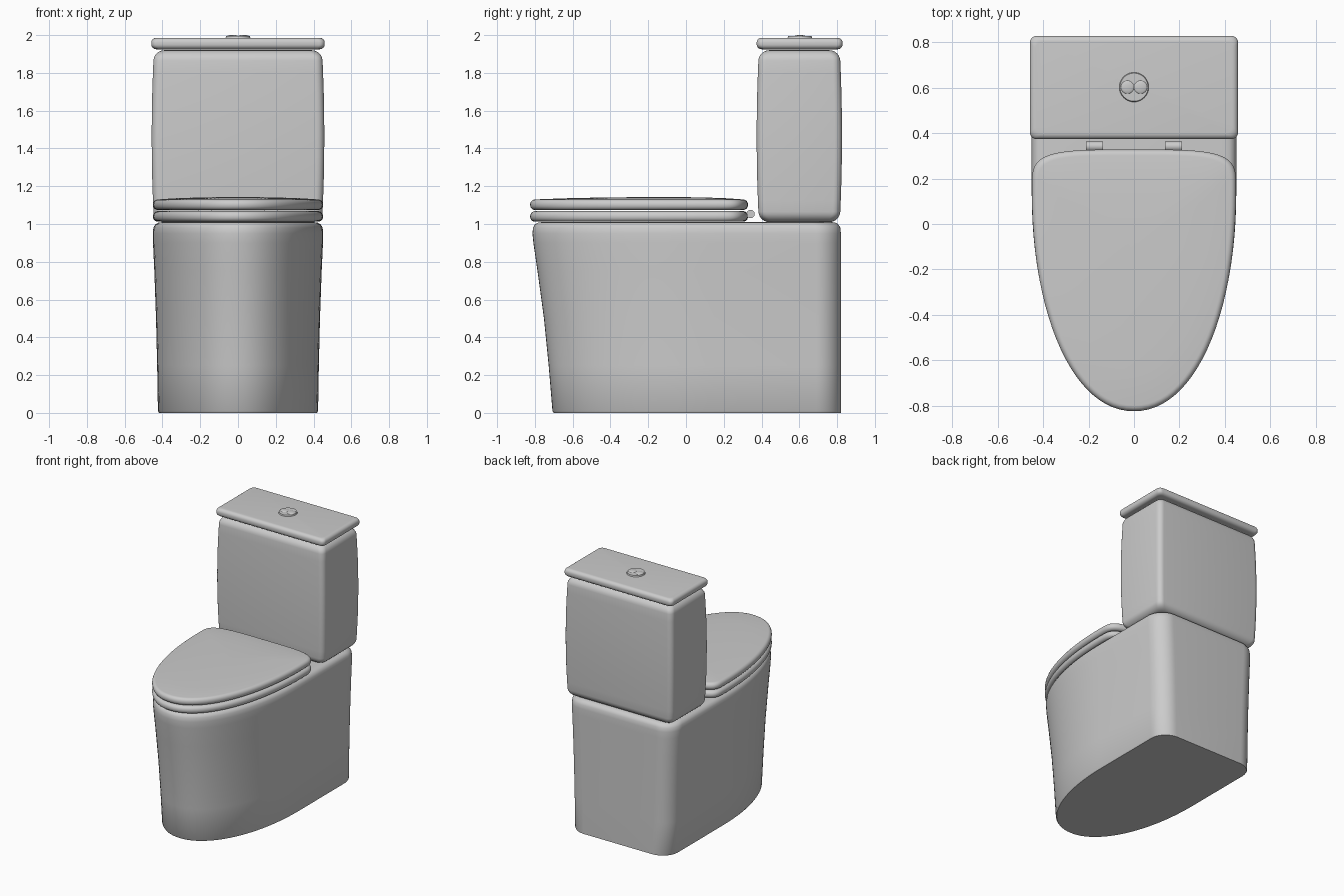
import bpy, bmesh
from math import sin, cos, pi, radians

if "Cube" in bpy.data.objects:
    bpy.data.objects.remove(bpy.data.objects["Cube"])


def power(v, e):
    return (1 if v >= 0 else -1) * abs(v) ** e


def oval(w, front, back, exp=4.2, mid=0.15, n=96):
    """Outline with an elliptical front and a squarer back."""
    pts = []
    for i in range(n):
        a = 2 * pi * i / n
        e = 2 / exp if sin(a) > 0 else 2 / 2.1
        length = back - mid if sin(a) > 0 else mid - front
        pts.append((w * power(cos(a), e), mid + length * power(sin(a), e)))
    return pts


def skirt(w, front, back, r=0.13, mid=0.15, n=48):
    """Outline with an elliptical front, straight sides and round back corners."""
    pts = []
    for i in range(n + 1):
        a = pi + pi * i / n
        pts.append((w * power(cos(a), 2 / 2.1), mid + (mid - front) * power(sin(a), 2 / 2.1)))
    for cx, start in ((w - r, 0), (r - w, pi / 2)):
        for i in range(13):
            a = start + pi / 2 * i / 12
            pts.append((cx + r * cos(a), back - r + r * sin(a)))
    return pts


def rounded_rect(w, y0, y1, r):
    pts = []
    for cx, cy, start in ((w - r, y1 - r, 0), (r - w, y1 - r, 90),
                          (r - w, y0 + r, 180), (w - r, y0 + r, 270)):
        for i in range(7):
            a = radians(start + 15 * i)
            pts.append((cx + r * cos(a), cy + r * sin(a)))
    return pts


def finish(name, bm, angle=40):
    bmesh.ops.recalc_face_normals(bm, faces=bm.faces)
    mesh = bpy.data.meshes.new(name)
    bm.to_mesh(mesh)
    bm.free()
    ob = bpy.data.objects.new(name, mesh)
    bpy.context.collection.objects.link(ob)
    bpy.ops.object.select_all(action='DESELECT')
    ob.select_set(True)
    bpy.context.view_layer.objects.active = ob
    bpy.ops.object.shade_smooth_by_angle(angle=radians(angle))
    return ob


def loft(name, rings):
    """Skin a stack of (z, outline) rings and cap both ends."""
    bm = bmesh.new()
    loops = [[bm.verts.new((x, y, z)) for x, y in pts] for z, pts in rings]
    for a, b in zip(loops, loops[1:]):
        for i in range(len(a)):
            j = (i + 1) % len(a)
            bm.faces.new((a[i], a[j], b[j], b[i]))
    bm.faces.new(loops[0])
    bm.faces.new(loops[-1])
    return finish(name, bm)


def rounding(z0, z1, r, steps=6):
    """(z, inset) pairs for a slab side with rounded bottom and top edges."""
    arc = [(r * (1 - sin(pi / 2 * i / steps)), r * (1 - cos(pi / 2 * i / steps)))
           for i in range(steps + 1)]
    low = [(z0 + dz, d) for dz, d in reversed([(b, a) for a, b in arc])]
    low.sort()
    return low + [(z0 + z1 - z, d) for z, d in reversed(low)]


# Pedestal: tapered skirt with a softly rounded rim
profile = [(0, .418, -.70), (.01, .424, -.707), (.25, .428, -.727), (.5, .434, -.752),
           (.75, .443, -.786), (.9, .45, -.808), (.95, .451, -.813), (.98, .448, -.81),
           (.998, .438, -.80), (1.007, .422, -.784), (1.01, .40, -.762)]
loft("pedestal", [(z, skirt(w, f, .82 - (.451 - w if z > .95 else 0)))
                  for z, w, f in profile])

# Seat and slightly domed lid
W, F, B = .45, -.825, .328
loft("seat", [(z, oval(W - d, F + d, B - d)) for z, d in rounding(1.012, 1.068, .026)])
lid = [(z, oval(W - d, F + d, B - d)) for z, d in rounding(1.074, 1.13, .026)]
for s, z in ((.75, 1.136), (.5, 1.14), (.25, 1.142), (.05, 1.143)):
    lid.append((z, oval(W * s, -.1 + (F + .1) * s, -.1 + (B + .1) * s,
                        mid=-.1 + .25 * s)))
loft("seat_lid", lid)

# Hinges
for side, x in (("left", -.175), ("right", .175)):
    bm = bmesh.new()
    bmesh.ops.create_cone(bm, cap_ends=True, segments=24, radius1=.022, radius2=.022, depth=.075)
    for v in bm.verts:
        v.co = (x + v.co.z, .342 + v.co.x, 1.053 + v.co.y)
    finish(side + "_hinge", bm)

# Tank: rounded box with slightly bulging sides
tank = []
levels = rounding(1.01, 1.92, .055)
half = len(levels) // 2
levels = levels[:half] + [(1.01 + .91 * t / 8, 0) for t in range(1, 8)] + levels[half:]
for z, d in levels:
    d += .012 * ((z - 1.465) / .455) ** 2
    tank.append((z, rounded_rect(.457 - d, .374 + d, .826 - d, .04)))
loft("tank", tank)

# Tank lid
loft("tank_lid", [(z, rounded_rect(.459 - d, .374 + d, .829 - d, .03))
                  for z, d in rounding(1.925, 1.986, .026)])

# Flush button plate with two domed buttons
bm = bmesh.new()
bmesh.ops.create_cone(bm, cap_ends=True, segments=40, radius1=.066, radius2=.062, depth=.012)
bmesh.ops.translate(bm, vec=(0, .603, 1.989), verts=bm.verts)
finish("button_plate", bm)
for side, x in (("left", -.029), ("right", .029)):
    bm = bmesh.new()
    bmesh.ops.create_uvsphere(bm, u_segments=24, v_segments=12, radius=.03)
    for v in bm.verts:
        v.co = (x + v.co.x, .603 + v.co.y, 1.993 + v.co.z * .25)
    finish(side + "_button", bm)
